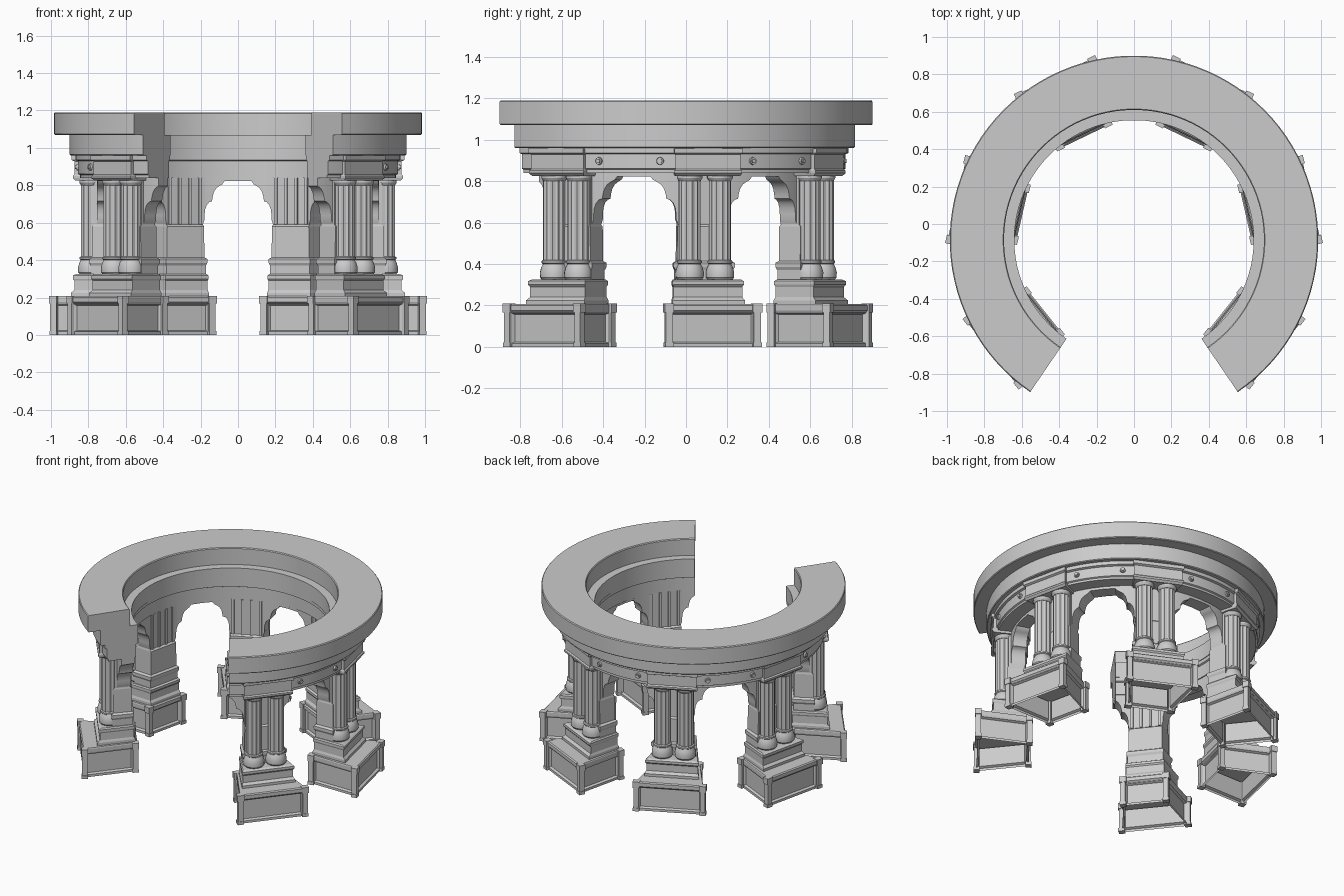
import bpy, bmesh
from math import sin, cos, tan, pi, radians as rad
from mathutils import Matrix, Vector

if "Cube" in bpy.data.objects:
    bpy.data.objects.remove(bpy.data.objects["Cube"])

CY = -0.085                      # ring centre on y
STEP = 360 / 7                   # seven bays, the front one is missing
PIERS = [STEP * (i + 0.5) for i in (-3, -2, -1, 0, 1, 2)]
END = 145.7                      # ring end angle measured from +y


def spin(angle):
    return Matrix.Translation((0, CY, 0)) @ Matrix.Rotation(rad(-angle), 4, 'Z')


def polar(r, deg, z):
    return Vector((r * sin(rad(deg)), r * cos(rad(deg)), z))


def mesh_from(bm, name):
    bmesh.ops.recalc_face_normals(bm, faces=bm.faces)
    me = bpy.data.meshes.new(name)
    bm.to_mesh(me)
    bm.free()
    return me


def place(me, name, angle, smooth=None):
    ob = bpy.data.objects.new(name, me)
    bpy.context.collection.objects.link(ob)
    ob.matrix_world = spin(angle)
    if smooth:
        bpy.ops.object.select_all(action='DESELECT')
        ob.select_set(True)
        bpy.context.view_layer.objects.active = ob
        bpy.ops.object.shade_smooth_by_angle(angle=rad(smooth))
    return ob


def wedge(bm, levels, bottom=True):
    """Flat-sided wedge loft: levels of (z, inner r, outer r, half angle)."""
    rings = []
    for z, ri, ro, h in levels:
        t = tan(rad(h))
        rings.append([bm.verts.new(p) for p in
                      ((-ri * t, ri, z), (ri * t, ri, z), (ro * t, ro, z), (-ro * t, ro, z))])
    sides = []
    for a, b in zip(rings, rings[1:]):
        for i in range(4):
            j = (i + 1) % 4
            sides.append(bm.faces.new((a[i], a[j], b[j], b[i])))
    bm.faces.new(rings[-1])
    if bottom:
        bm.faces.new(rings[0][::-1])
    return sides


def box(bm, c, s):
    m = Matrix.Translation(c) @ Matrix.Diagonal((*s, 1))
    bmesh.ops.create_cube(bm, size=1, matrix=m)


def lathe(bm, cx, cy, prof, n, flute=0):
    """Vertical turned part, prof of (r, z, fluted)."""
    rings = []
    for r, z, f in prof:
        rings.append([bm.verts.new((cx + (r - flute * f * (k % 2)) * cos(2 * pi * k / n),
                                    cy + (r - flute * f * (k % 2)) * sin(2 * pi * k / n), z))
                      for k in range(n)])
    for a, b in zip(rings, rings[1:]):
        for k in range(n):
            bm.faces.new((a[k], a[(k + 1) % n], b[(k + 1) % n], b[k]))
    bm.faces.new(rings[-1])
    bm.faces.new(rings[0][::-1])


def arc_ring(name, prof, n=81):
    """Profile of (r, z) swept round the open ring, with end caps."""
    bm = bmesh.new()
    rows = [[bm.verts.new(polar(r, -END + 2 * END * k / n, z)) for r, z in prof]
            for k in range(n + 1)]
    m = len(prof)
    for a, b in zip(rows, rows[1:]):
        for i in range(m):
            bm.faces.new((a[i], a[(i + 1) % m], b[(i + 1) % m], b[i]))
    bm.faces.new(rows[0])
    bm.faces.new(rows[-1][::-1])
    place(mesh_from(bm, name), name, 0, 20)


# Ring: cornice, middle tier, frieze
arc_ring("cornice", [(0.70, 1.07), (0.98, 1.07), (0.985, 1.075), (0.985, 1.184), (0.98, 1.19),
                     (0.70, 1.19), (0.695, 1.184), (0.695, 1.07)])
arc_ring("middle_tier", [(0.64, 0.96), (0.895, 0.96), (0.90, 0.965), (0.90, 1.07), (0.64, 1.07)])
arc_ring("frieze", [(0.655, 0.84), (0.845, 0.84), (0.845, 0.855), (0.855, 0.86), (0.855, 0.93),
                    (0.87, 0.935), (0.87, 0.96), (0.645, 0.96), (0.645, 0.935), (0.655, 0.93)])

# Pedestal: panelled hollow base, slab top, corner posts
bm = bmesh.new()
sides = wedge(bm, [(0, 0.625, 0.962, 12.7), (0.18, 0.625, 0.962, 12.7)], bottom=False)
bmesh.ops.recalc_face_normals(bm, faces=bm.faces)
bmesh.ops.inset_individual(bm, faces=sides, thickness=0.024, depth=0)
bmesh.ops.inset_individual(bm, faces=sides, thickness=0.01, depth=-0.016)
wedge(bm, [(0.165, 0.625, 0.962, 12.7), (0.175, 0.612, 0.972, 13.0),
           (0.20, 0.612, 0.972, 13.0), (0.207, 0.62, 0.965, 12.8)])
for s in (-1, 1):
    for r in (0.625, 0.96):
        x = s * r * tan(rad(12.8))
        box(bm, (x, r, 0.092), (0.034, 0.034, 0.16))
        box(bm, (x, r, 0.011), (0.042, 0.04, 0.022))
        box(bm, (x, r, 0.188), (0.046, 0.042, 0.042))
pedestal = mesh_from(bm, "pedestal")

# Plinth steps above the pedestal
bm = bmesh.new()
wedge(bm, [(0.205, 0.625, 0.875, 11.6), (0.225, 0.625, 0.875, 11.6), (0.24, 0.635, 0.858, 11.2),
           (0.29, 0.635, 0.858, 11.2), (0.30, 0.628, 0.866, 11.5), (0.317, 0.628, 0.866, 11.5),
           (0.325, 0.64, 0.85, 11)])
plinth = mesh_from(bm, "plinth")

# Pier shaft: lower block with moulding, upper shaft with inner strips
bm = bmesh.new()
wedge(bm, [(0.32, 0.64, 0.775, 10.4), (0.37, 0.64, 0.775, 10.4), (0.385, 0.632, 0.78, 11),
           (0.405, 0.632, 0.78, 11), (0.415, 0.645, 0.77, 9.8), (0.58, 0.645, 0.77, 9.6),
           (0.59, 0.658, 0.76, 9.4), (0.85, 0.658, 0.76, 9.4)])
for x in (-0.09, -0.03, 0.03, 0.09):
    box(bm, (x, 0.658, 0.715), (0.016, 0.018, 0.25))
pier = mesh_from(bm, "pier")

# Paired fluted columns with vase bases and capitals
bm = bmesh.new()
for x in (-0.075, 0.075):
    lathe(bm, x, 0.79, [(0.058, 0.322, 0), (0.068, 0.335, 0), (0.069, 0.36, 0), (0.062, 0.385, 0),
                        (0.054, 0.4, 0), (0.06, 0.405, 0), (0.06, 0.415, 0), (0.053, 0.42, 0)], 20)
    lathe(bm, x, 0.79, [(0.054, 0.418, 1), (0.054, 0.81, 1)], 24, 0.006)
    lathe(bm, x, 0.79, [(0.053, 0.8, 0), (0.062, 0.815, 0), (0.062, 0.83, 0)], 20)
columns = mesh_from(bm, "columns")

# Frieze block over each pier
bm = bmesh.new()
wedge(bm, [(0.825, 0.665, 0.855, 10.6), (0.838, 0.66, 0.868, 10.9), (0.85, 0.66, 0.868, 10.9),
           (0.858, 0.665, 0.86, 10.6), (0.928, 0.665, 0.86, 10.6), (0.935, 0.66, 0.874, 11),
           (0.958, 0.66, 0.874, 11)])
block = mesh_from(bm, "frieze_block")

# Half of a foiled arch, as (angle from bay centre, underside z)
ARCH = [(0, .822), (6.3, .822), (7.2, .806), (8.6, .797), (10.2, .783), (11.3, .762), (11.9, .735),
        (12.1, .715), (13.4, .71), (14.6, .695), (15.4, .67), (15.7, .64), (15.7, .615), (16.6, .585)]


def half_arch(side, prof):
    bm = bmesh.new()
    rows = []
    for b, z in prof:
        a = side * (STEP / 2 - b)
        rows.append([bm.verts.new(polar(r, a, h)) for r, h in
                     ((0.662, z), (0.755, z), (0.755, 0.85), (0.662, 0.85))])
    for p, q in zip(rows, rows[1:]):
        for i in (0, 1, 3):
            j = (i + 1) % 4
            bm.faces.new((p[i], p[j], q[j], q[i]))
    bm.faces.new(rows[0])
    return mesh_from(bm, "half_arch")


# Rosette: disc, rim and button on the frieze
bm = bmesh.new()
turn = Matrix.Rotation(-pi / 2, 4, 'X')
for r, d, y in ((0.02, 0.02, 0.855), (0.012, 0.02, 0.862)):
    bmesh.ops.create_cone(bm, cap_ends=True, segments=12, radius1=r, radius2=r * 0.85, depth=d,
                          matrix=Matrix.Translation((0, y, 0.897)) @ turn)
rosette = mesh_from(bm, "rosette")

for n, a in enumerate(PIERS, 1):
    place(pedestal, f"pedestal_{n}", a)
    place(plinth, f"plinth_{n}", a)
    place(pier, f"pier_{n}", a)
    place(columns, f"columns_{n}", a, 30)
    place(block, f"frieze_block_{n}", a)
    for side in (-1, 1):
        cut = abs(a + side * STEP / 2) > 150       # stub at the open front
        place(half_arch(side, ARCH[3:] if cut else ARCH), f"half_arch_{n}_{side}", a, 30)
        if not cut:
            place(rosette, f"rosette_{n}_{side}", a + side * 15.5)
